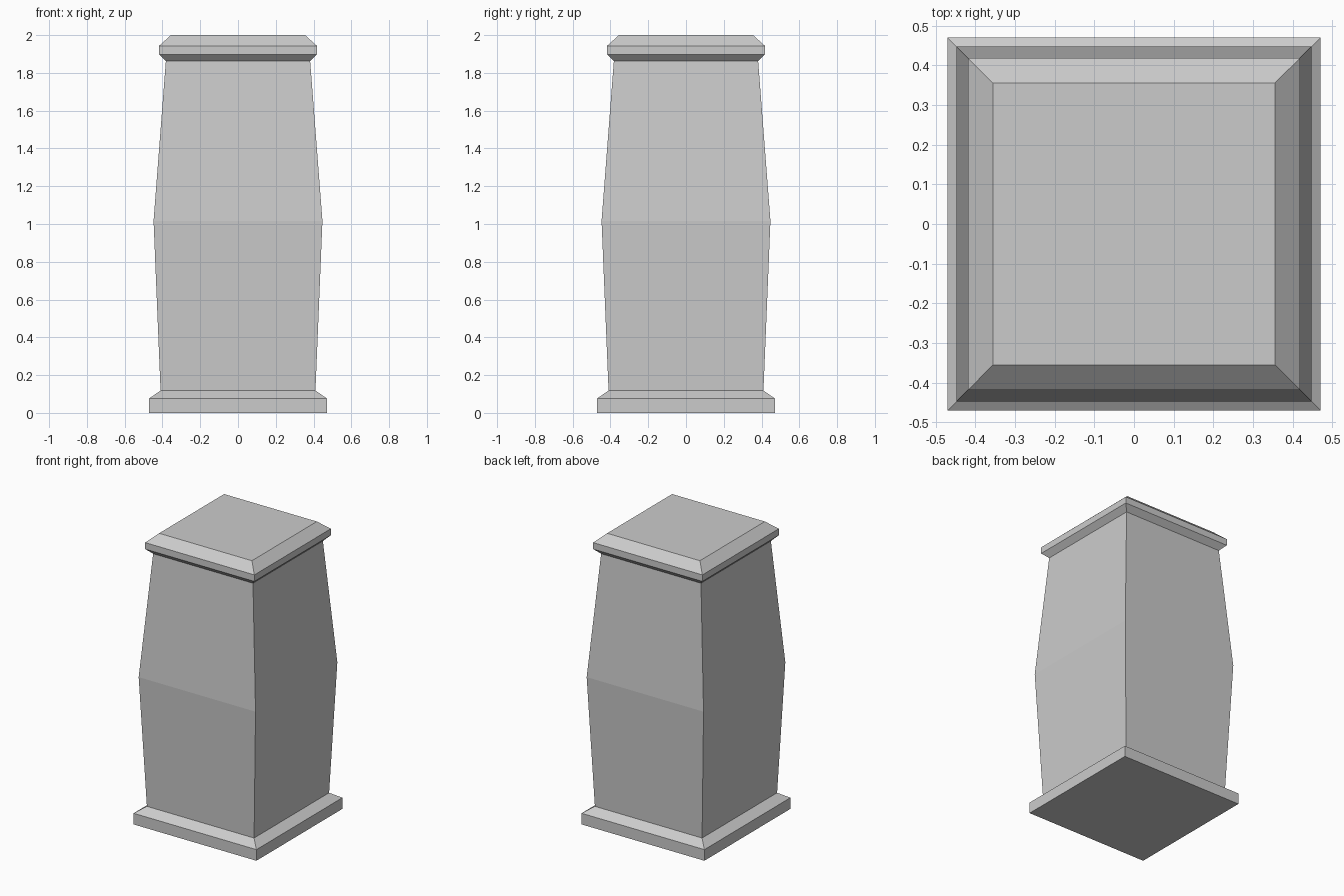
import bpy
import bmesh

if "Cube" in bpy.data.objects:
    bpy.data.objects.remove(bpy.data.objects["Cube"])


def square_loft(name, profile, bottom=False, top=False):
    """Stack square rings given as (half width, height) and skin them."""
    bm = bmesh.new()
    rings = [[bm.verts.new((sx * w, sy * w, z))
              for sx, sy in ((-1, -1), (1, -1), (1, 1), (-1, 1))]
             for w, z in profile]
    for low, high in zip(rings, rings[1:]):
        for i in range(4):
            j = (i + 1) % 4
            bm.faces.new((low[i], low[j], high[j], high[i]))
    if bottom:
        bm.faces.new(rings[0][::-1])
    if top:
        bm.faces.new(rings[-1])
    mesh = bpy.data.meshes.new(name)
    bm.to_mesh(mesh)
    bm.free()
    obj = bpy.data.objects.new(name, mesh)
    bpy.context.collection.objects.link(obj)
    return obj


# Stepped plinth with a sloped upper edge
square_loft("plinth", [(0.47, 0), (0.47, 0.077), (0.41, 0.118)], bottom=True)

# Pillar shaft, widest at mid height
square_loft("shaft", [(0.41, 0.118), (0.447, 1.016), (0.382, 1.862)])

# Capstone with bevelled underside and top
square_loft("capstone", [(0.382, 1.862), (0.418, 1.898), (0.418, 1.943),
                         (0.355, 2.0)], top=True)
